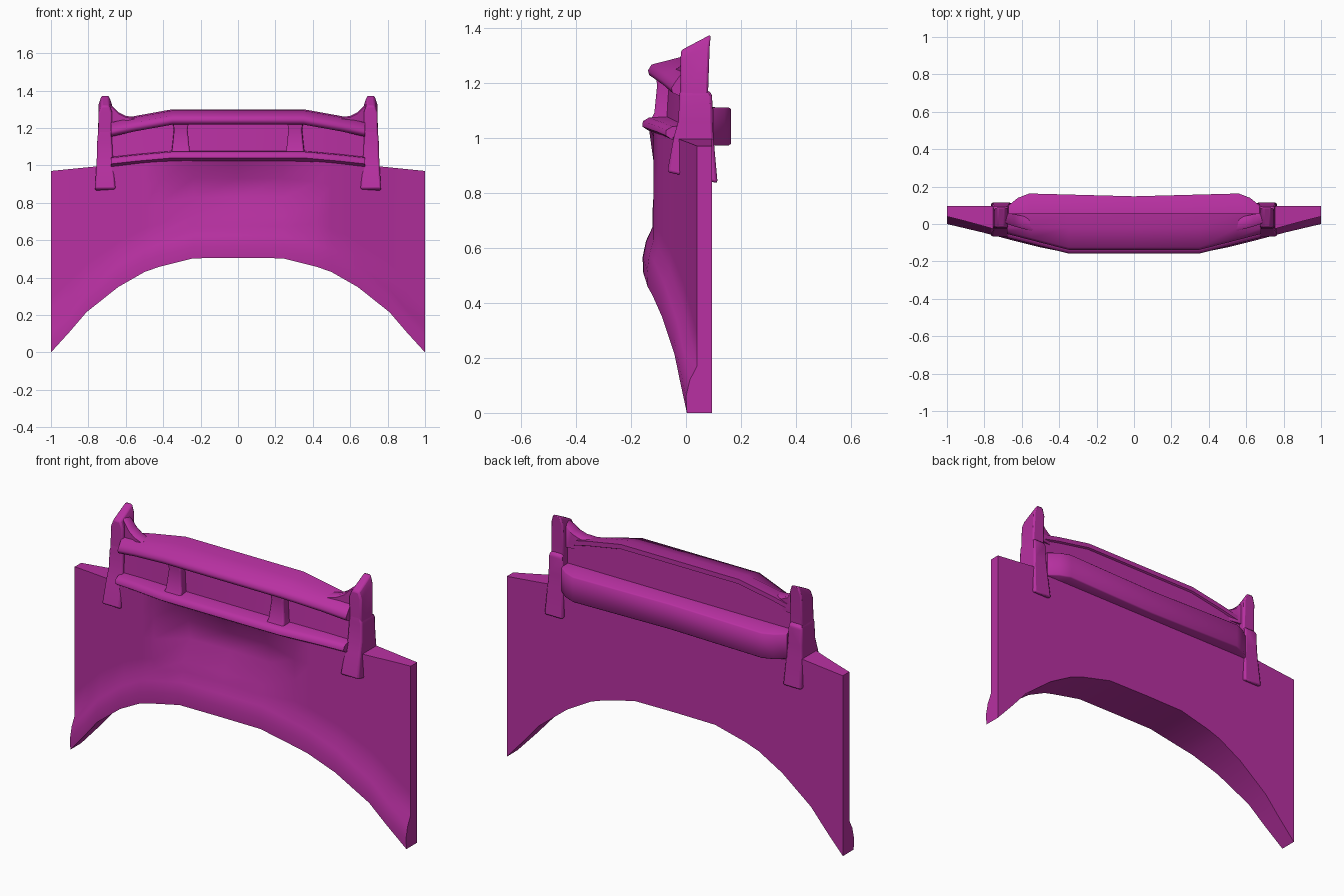
import bpy, bmesh, math

if "Cube" in bpy.data.objects:
    bpy.data.objects.remove(bpy.data.objects["Cube"])

mat = bpy.data.materials.new("magenta")
mat.diffuse_color = (0.48, 0.03, 0.36, 1)
mat.use_nodes = True
mat.node_tree.nodes["Principled BSDF"].inputs["Base Color"].default_value = mat.diffuse_color


def interp(table, x):
    """Piecewise-linear lookup, symmetric in x."""
    x = abs(x)
    for (x0, v0), (x1, v1) in zip(table, table[1:]):
        if x <= x1:
            return v0 + (v1 - v0) * (x - x0) / (x1 - x0)
    return table[-1][1]


def loft(name, rings, angle=35):
    """Skin closed rings of equal length and cap both ends."""
    bm = bmesh.new()
    vs = [[bm.verts.new(p) for p in r] for r in rings]
    n = len(rings[0])
    for a, b in zip(vs, vs[1:]):
        for i in range(n):
            j = (i + 1) % n
            bm.faces.new((a[i], a[j], b[j], b[i]))
    bm.faces.new(vs[0])
    bm.faces.new(vs[-1])
    bmesh.ops.recalc_face_normals(bm, faces=bm.faces)
    me = bpy.data.meshes.new(name)
    bm.to_mesh(me)
    bm.free()
    me.materials.append(mat)
    ob = bpy.data.objects.new(name, me)
    bpy.context.collection.objects.link(ob)
    bpy.ops.object.select_all(action='DESELECT')
    ob.select_set(True)
    bpy.context.view_layer.objects.active = ob
    bpy.ops.object.shade_smooth_by_angle(angle=math.radians(angle))
    return ob


def bevel(ob, width):
    m = ob.modifiers.new("bevel", 'BEVEL')
    m.width, m.segments, m.limit_method = width, 2, 'ANGLE'
    return ob


def both_sides(xs):
    return [-x for x in reversed(xs) if x > 0] + list(xs)


# Arched wall: flat back, swelling front, rolled lip along the arch, scooped recess at top
ARCH = [(0, .505), (.24, .503), (.4, .465), (.5, .43), (.64, .35), (.81, .215), (.9, .11), (1, 0)]
TOP = [(0, 1.04), (.35, 1.04), (.7, 1.0), (1, .97)]
BASE = [(0, -.122), (.4, -.122), (.5, -.1), (.7, -.04), (.9, .015), (1, .04)]
LIP = [(0, -.158), (.24, -.156), (.4, -.145), (.5, -.125), (.64, -.09), (.81, -.045), (1, 0)]


def wall_ring(x):
    zb, zt, base, lip = (interp(t, x) for t in (ARCH, TOP, BASE, LIP))
    recess = min(1, max(0, (.42 - abs(x)) / .18)) * .055
    ring = [(x, .095, zb)]
    for d, w in ((0, .92), (.06, 1), (.12, .65), (.17, 0)):
        ring.append((x, base + (lip - base) * w, zb + d))
    zl = zb + .17
    for s, r in ((.15, 0), (.42, 1), (.7, .75), (1, -.25)):
        ring.append((x, base + recess * r, zl + (zt - zl) * s))
    return ring + [(x, .095, zt)]


loft("arched_wall", [wall_ring(x) for x in both_sides([0, .24, .42, .5, .64, .81, .9, 1])], 40)

# Balcony: C-shaped section with lower rail, recessed panel and sloped top rail
FRONT = [(0, 0), (.35, 0), (.68, .085)]
DROP = [(0, 0), (.35, 0), (.55, .036), (.68, .065)]
# y, z, share of the front curve, share of drop
SECTION = [(.05, 1.0, 0, .5), (-.1, 1.015, 1, .5), (-.14, 1.028, 1, .5), (-.158, 1.04, 1, .5),
           (-.157, 1.06, 1, .5), (-.135, 1.073, 1, .5), (-.07, 1.077, .7, .5), (-.06, 1.22, .7, 1),
           (-.11, 1.218, 1, 1), (-.134, 1.228, 1, 1), (-.138, 1.245, 1, 1), (-.125, 1.266, 1, 1),
           (-.02, 1.293, 0, 1), (.055, 1.3, 0, 1), (.055, 1.275, 0, 1), (.045, 1.27, 0, 1)]


def balcony_ring(x):
    f, d = interp(FRONT, x), interp(DROP, x)
    return [(x, y + f * a, z - d * b) for y, z, a, b in SECTION]


loft("balcony_rails", [balcony_ring(x) for x in both_sides([0, .35, .55, .68])], 58)

# Box along the back
BACK = [(0, .148), (.56, .163), (.62, .14), (.67, .1)]


def box_ring(x):
    y = interp(BACK, x)
    return [(x, .03, .975), (x, y - .007, .972), (x, y, .978),
            (x, y, 1.104), (x, y - .007, 1.11), (x, .03, 1.112)]


loft("back_box", [box_ring(x) for x in both_sides([0, .56, .62, .67])], 50)

for s, side in ((-1, "left"), (1, "right")):
    # Tapered baluster between the rails
    def baluster_ring(z, w, y):
        return [(s * (.305 - w), y, z), (s * (.305 + w), y, z),
                (s * (.31 + w), 0, z), (s * (.31 - w), 0, z)]
    bevel(loft(side + "_baluster", [baluster_ring(1.05, .055, -.135), baluster_ring(1.09, .046, -.115),
                                    baluster_ring(1.19, .036, -.105), baluster_ring(1.23, .042, -.11)]), .008)

    # Lower post straddling the wall
    def post_ring(x0, x1, y0, z0, y1, z1):
        return [(s * x0, y0, z0), (s * x1, y0, z0), (s * x1, y1, z1), (s * x0, y1, z1)]
    bevel(loft(side + "_post_base", [post_ring(.655, .765, -.068, .875, .115, .835),
                                     post_ring(.665, .757, -.045, 1.0, .1, 1.0),
                                     post_ring(.67, .754, -.028, 1.06, .097, 1.06),
                                     post_ring(.674, .752, -.024, 1.15, .095, 1.155),
                                     post_ring(.68, .742, -.02, 1.19, .085, 1.17)]), .014)

    # Upper blade with slanted top
    bevel(loft(side + "_post_blade", [post_ring(.674, .75, -.022, 1.1, .078, 1.1),
                                      post_ring(.674, .745, -.02, 1.28, .086, 1.33),
                                      post_ring(.69, .73, -.018, 1.318, .09, 1.375)]), .008)

    # Concave bracket sweeping from blade down to the top rail
    curve = [(.54, 1.255, .034), (.6, 1.265, .034), (.64, 1.285, .033), (.67, 1.315, .03), (.7, 1.335, .025)]
    rings = []
    for x, z, w in curve:
        c = .25 * (x - .56)
        rings.append([(s * x, c - w, 1.2), (s * x, c - w, z - .008), (s * x, c - w * .7, z),
                      (s * x, c + w * .7, z), (s * x, c + w, z - .008), (s * x, c + w, 1.2)])
    loft(side + "_bracket", rings, 50)
